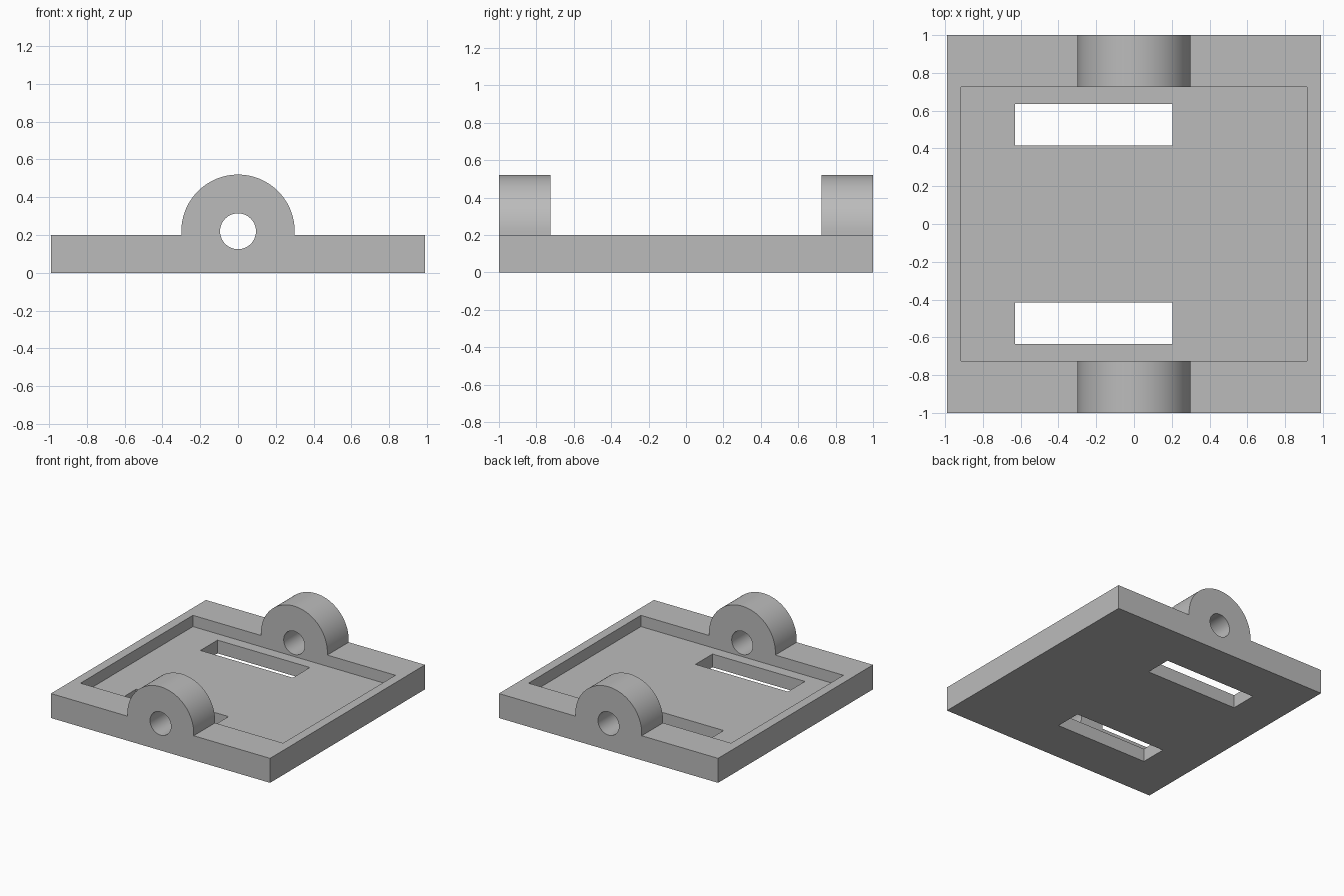
import bpy
import bmesh
import math

cube = bpy.data.objects.get("Cube")
if cube:
    bpy.data.objects.remove(cube, do_unlink=True)

HALF_X, HALF_Y, PLATE_TOP = 0.99, 1.0, 0.2
AXIS_Z, LUG_R, HOLE_R = 0.22, 0.3, 0.095
POCKET_X, POCKET_Y, FLOOR_Z = 0.915, 0.725, 0.108

grey = bpy.data.materials.new("plain grey")
grey.use_nodes = True
colour = (0.5, 0.5, 0.5, 1)
grey.diffuse_color = colour
grey.node_tree.nodes["Principled BSDF"].inputs["Base Color"].default_value = colour


def extrude_y(name, outline, y0, y1):
    """Prism made from an (x, z) outline running from y0 to y1."""
    bm = bmesh.new()
    face = bm.faces.new([bm.verts.new((x, y0, z)) for x, z in outline])
    result = bmesh.ops.extrude_face_region(bm, geom=[face])
    moved = [v for v in result["geom"] if isinstance(v, bmesh.types.BMVert)]
    bmesh.ops.translate(bm, verts=moved, vec=(0, y1 - y0, 0))
    bmesh.ops.recalc_face_normals(bm, faces=bm.faces)
    mesh = bpy.data.meshes.new(name)
    bm.to_mesh(mesh)
    bm.free()
    mesh.materials.append(grey)
    obj = bpy.data.objects.new(name, mesh)
    bpy.context.collection.objects.link(obj)
    return obj


def box(name, x0, x1, y0, y1, z0, z1):
    return extrude_y(name, [(x0, z0), (x1, z0), (x1, z1), (x0, z1)], y0, y1)


def arc(radius, start, end, steps):
    angles = [start + (end - start) * i / steps for i in range(steps + 1)]
    return [(radius * math.cos(a), AXIS_Z + radius * math.sin(a)) for a in angles]


def cut(target, cutter):
    bpy.context.view_layer.objects.active = target
    mod = target.modifiers.new(cutter.name, "BOOLEAN")
    mod.operation, mod.solver, mod.object = "DIFFERENCE", "EXACT", cutter
    bpy.ops.object.modifier_apply(modifier=mod.name)
    bpy.data.objects.remove(cutter, do_unlink=True)


# Plate with the arched lug outline running along its whole length
outline = [(-HALF_X, PLATE_TOP), (-HALF_X, 0), (HALF_X, 0), (HALF_X, PLATE_TOP),
           (LUG_R, PLATE_TOP)] + arc(LUG_R, 0, math.pi, 48) + [(-LUG_R, PLATE_TOP)]
plate = extrude_y("hinge_plate", outline, -HALF_Y, HALF_Y)

# Shallow pocket, which also leaves one lug standing at each end
cut(plate, box("pocket", -POCKET_X, POCKET_X, -POCKET_Y, POCKET_Y, FLOOR_Z, 1))

# Pin hole through both lugs
cut(plate, extrude_y("pin_hole", arc(HOLE_R, 0, math.tau, 48)[:-1], -1.5, 1.5))

# Two slots through the floor, offset to one side
for side in (-1, 1):
    y0, y1 = sorted((side * 0.415, side * 0.635))
    cut(plate, box("slot", -0.63, 0.205, y0, y1, -0.5, 0.15))

bpy.ops.object.select_all(action="DESELECT")
plate.select_set(True)
bpy.context.view_layer.objects.active = plate
bpy.ops.object.shade_smooth_by_angle(angle=math.radians(30))
